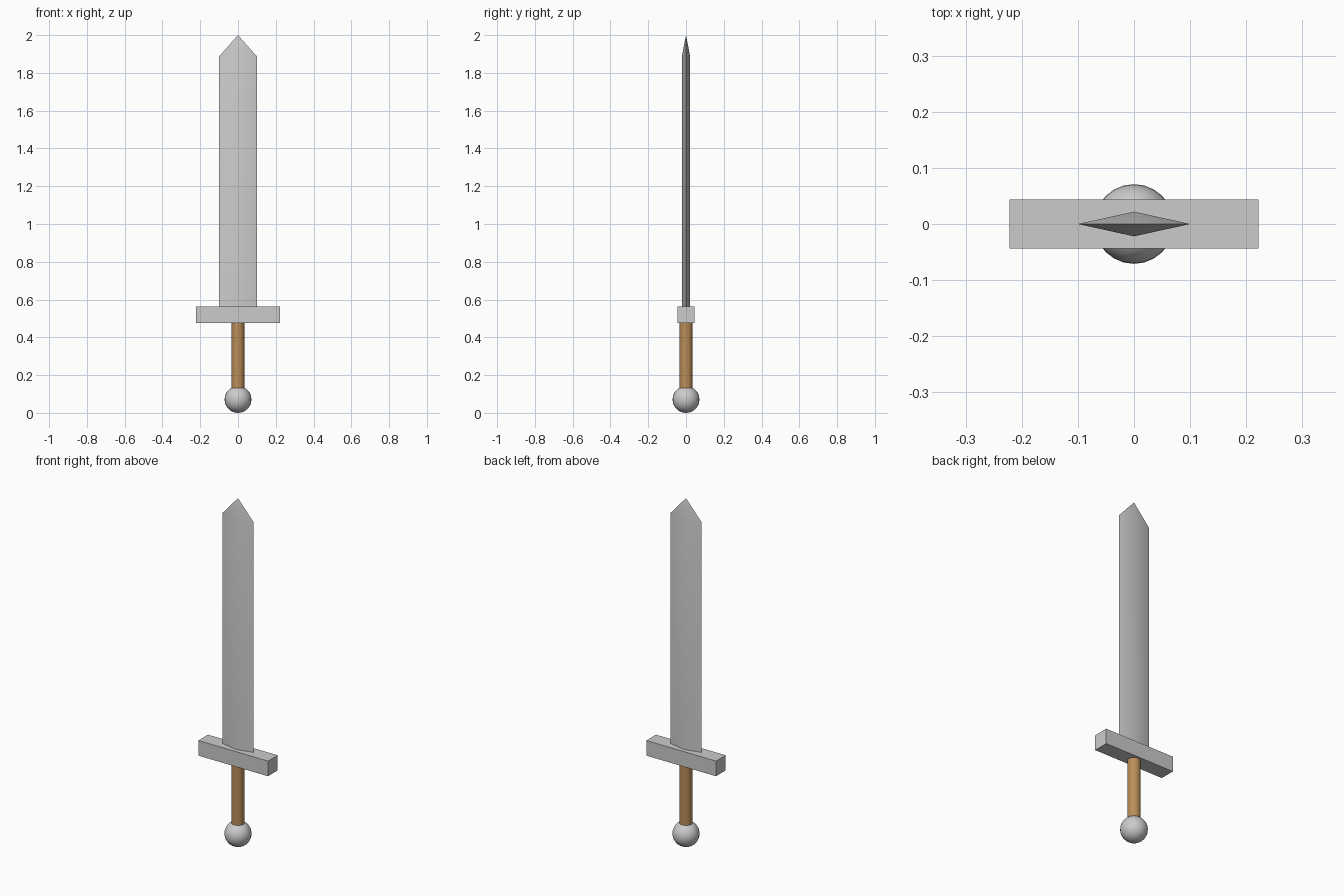
import bpy, bmesh
from mathutils import Vector

if "Cube" in bpy.data.objects:
    bpy.data.objects.remove(bpy.data.objects["Cube"])


def finish(obj, name, smooth=True):
    obj.name = name
    bpy.ops.object.select_all(action='DESELECT')
    obj.select_set(True)
    bpy.context.view_layer.objects.active = obj
    if smooth:
        bpy.ops.object.shade_smooth_by_angle()
    return obj


# Blade: diamond section extruded up, then drawn to a point
bm = bmesh.new()
ring = [bm.verts.new(p) for p in
        ((0.10, 0, 0.55), (0, 0.022, 0.55), (-0.10, 0, 0.55), (0, -0.022, 0.55))]
base = bm.faces.new(ring)
ext = bmesh.ops.extrude_face_region(bm, geom=[base], use_keep_orig=True)
top = [v for v in ext["geom"] if isinstance(v, bmesh.types.BMVert)]
bmesh.ops.translate(bm, verts=top, vec=Vector((0, 0, 1.337)))
top_face = next(f for f in ext["geom"] if isinstance(f, bmesh.types.BMFace))
poke = bmesh.ops.poke(bm, faces=[top_face])
poke["verts"][0].co = (0, 0, 2.0)
bmesh.ops.recalc_face_normals(bm, faces=bm.faces)
mesh = bpy.data.meshes.new("blade")
bm.to_mesh(mesh)
bm.free()
blade = bpy.data.objects.new("blade", mesh)
bpy.context.collection.objects.link(blade)
finish(blade, "blade")

# Crossguard
bpy.ops.mesh.primitive_cube_add(size=1, location=(0, 0, 0.52))
guard = bpy.context.object
guard.scale = (0.444, 0.088, 0.087)
finish(guard, "crossguard", smooth=False)

# Grip
bpy.ops.mesh.primitive_cylinder_add(vertices=24, radius=0.034, depth=0.38,
                                    location=(0, 0, 0.30))
grip = finish(bpy.context.object, "grip")
leather = bpy.data.materials.new("brown_grip")
leather.diffuse_color = (0.5, 0.27, 0.1, 1)
leather.use_nodes = True
leather.node_tree.nodes["Principled BSDF"].inputs["Base Color"].default_value = leather.diffuse_color
grip.data.materials.append(leather)

# Pommel
bpy.ops.mesh.primitive_uv_sphere_add(segments=24, ring_count=16, radius=0.071,
                                     location=(0, 0, 0.071))
finish(bpy.context.object, "pommel")
